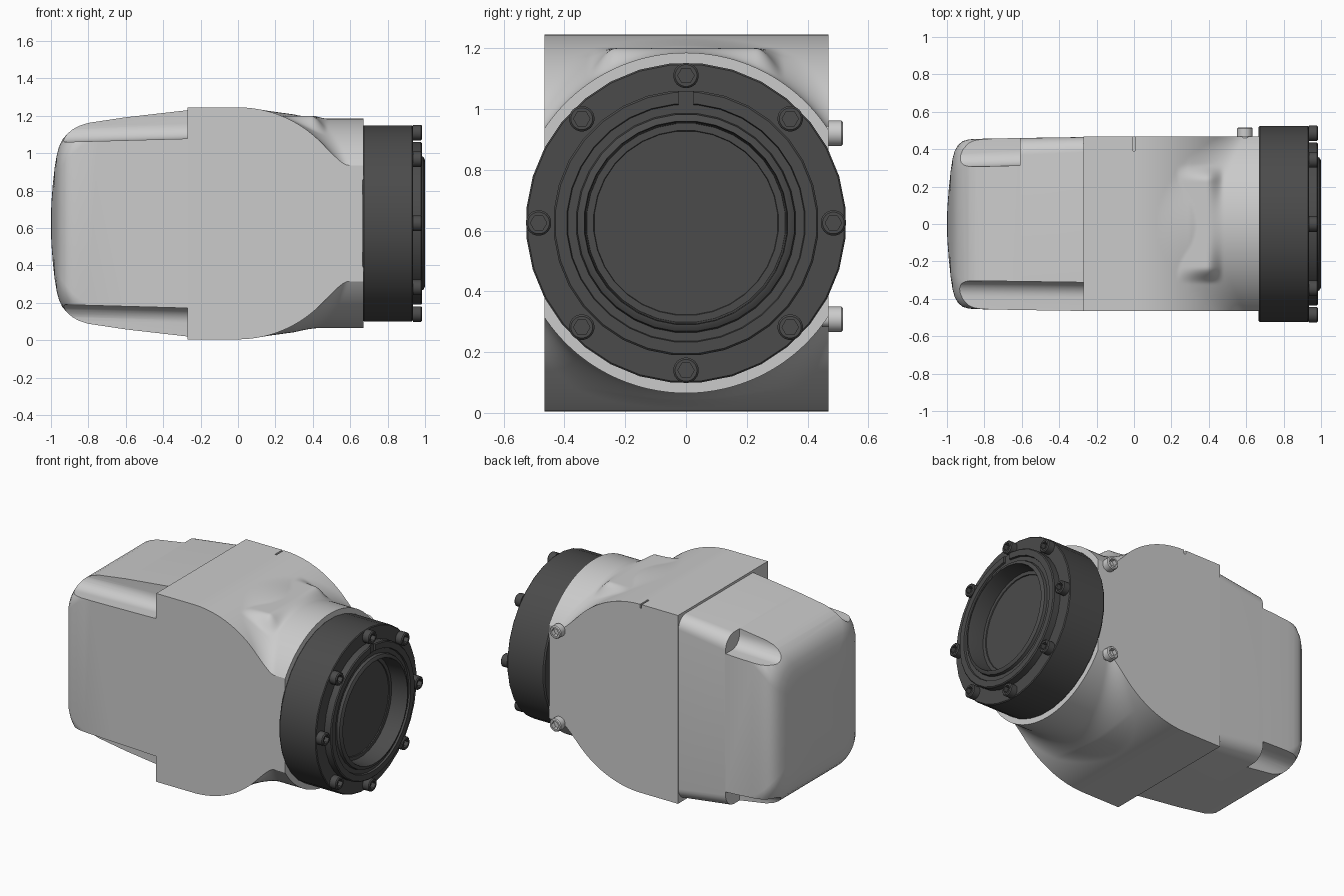
import bpy, bmesh, math
from mathutils import Matrix

if "Cube" in bpy.data.objects:
    bpy.data.objects.remove(bpy.data.objects["Cube"])

CZ = 0.625                      # height of the main axis
dark = bpy.data.materials.new("dark_grey")
dark.diffuse_color = (0.07, 0.07, 0.07, 1)
dark.use_nodes = True
dark.node_tree.nodes["Principled BSDF"].inputs["Base Color"].default_value = dark.diffuse_color


def finish(name, bm, mat=None):
    bmesh.ops.remove_doubles(bm, verts=bm.verts, dist=1e-5)
    bmesh.ops.recalc_face_normals(bm, faces=bm.faces)
    me = bpy.data.meshes.new(name)
    bm.to_mesh(me)
    bm.free()
    ob = bpy.data.objects.new(name, me)
    bpy.context.collection.objects.link(ob)
    if mat:
        me.materials.append(mat)
    return ob


def activate(ob):
    bpy.ops.object.select_all(action='DESELECT')
    ob.select_set(True)
    bpy.context.view_layer.objects.active = ob


def smooth(ob, deg=30):
    activate(ob)
    bpy.ops.object.shade_smooth_by_angle(angle=math.radians(deg))


def cut(ob, cutter):
    m = ob.modifiers.new("cut", 'BOOLEAN')
    m.operation, m.solver, m.object = 'DIFFERENCE', 'EXACT', cutter
    activate(ob)
    bpy.ops.object.modifier_apply(modifier=m.name)
    bpy.data.objects.remove(cutter)


def skin(bm, rings):
    """Bridge consecutive closed rings and cap both ends."""
    n = len(rings[0])
    for a, b in zip(rings, rings[1:]):
        for i in range(n):
            j = (i + 1) % n
            bm.faces.new((a[i], a[j], b[j], b[i]))
    bm.faces.new(rings[0])
    bm.faces.new(rings[-1])


def lathe(name, profile, segs, mat=None, phase=0.5):
    """Closed turned solid about the x axis; profile is (x, radius)."""
    bm = bmesh.new()
    rings = []
    for x, r in profile:
        angles = [2 * math.pi * (i + phase) / segs for i in range(segs)]
        rings.append([bm.verts.new((x, r * math.cos(a), r * math.sin(a))) for a in angles])
    skin(bm, rings)
    return finish(name, bm, mat)


def loft(name, stations, n=8):
    """Rounded rectangles along x; station is (x, cy, cz, half_y, half_z, radius)."""
    bm = bmesh.new()
    rings = []
    for x, cy, cz, hy, hz, r in stations:
        ring = []
        for q, (sy, sz) in enumerate([(1, 1), (-1, 1), (-1, -1), (1, -1)]):
            for i in range(n + 1):
                a = math.pi / 2 * (q + i / n)
                ring.append(bm.verts.new((x, cy + sy * (hy - r) + r * math.cos(a),
                                          cz + sz * (hz - r) + r * math.sin(a))))
        rings.append(ring)
    skin(bm, rings)
    return finish(name, bm)


# Housing: drum about y blended into a round neck about x, as a height field
def step(t):
    t = min(1, max(0, t))
    return t * t * (3 - 2 * t)


def height(x, y, boss):
    drum = 0.62 if x < 0 else math.sqrt(max(0, 0.62 ** 2 - x * x))
    neck = math.sqrt(0.56 ** 2 - y * y)
    k = 0.001 + 0.12 * min(1, max(0, x / 0.3))
    h = max(drum, neck) + max(0, k - abs(drum - neck)) ** 2 / (4 * k)
    if boss and h < 0.575:
        h += (0.575 - h) * step((0.48 - x) / 0.09) * step((0.32 - abs(y)) / 0.09)
    return h


NX, NY = 96, 90
bm = bmesh.new()
grids = []
for sign in (1, -1):
    grid = []
    for i in range(NX + 1):
        x = -0.27 + 0.94 * i / NX
        ys = [-0.466 + 0.935 * j / NY for j in range(NY + 1)]
        grid.append([bm.verts.new((x, y, CZ + sign * height(x, y, sign > 0))) for y in ys])
    for i in range(NX):
        for j in range(NY):
            bm.faces.new((grid[i][j], grid[i + 1][j], grid[i + 1][j + 1], grid[i][j + 1]))
    grids.append(grid)
border = ([(i, 0) for i in range(NX)] + [(NX, j) for j in range(NY)]
          + [(i, NY) for i in range(NX, 0, -1)] + [(0, j) for j in range(NY, 0, -1)])
for (a, b), (c, d) in zip(border, border[1:] + border[:1]):
    bm.faces.new((grids[0][a][b], grids[0][c][d], grids[1][c][d], grids[1][a][b]))
housing = finish("housing", bm)

# Small index slot on the top back edge
bm = bmesh.new()
bmesh.ops.create_cube(bm, size=1, matrix=Matrix.Translation((0, 0.45, 1.25))
                      @ Matrix.Diagonal((0.012, 0.12, 0.06, 1)))
cut(housing, finish("slot_cutter", bm))
smooth(housing)

# Rear cover: tapered rounded shell with four corner pockets
cover = loft("rear_cover", [(x, 0, CZ, hy, hz, r) for x, hy, hz, r in [
    (-0.26, 0.465, 0.606, 0.08), (-0.6, 0.46, 0.567, 0.09), (-0.8, 0.456, 0.537, 0.11),
    (-0.85, 0.455, 0.521, 0.12), (-0.885, 0.452, 0.502, 0.13), (-0.915, 0.443, 0.476, 0.14),
    (-0.94, 0.423, 0.446, 0.14), (-0.958, 0.392, 0.407, 0.13), (-0.97, 0.35, 0.36, 0.12),
    (-0.98, 0.285, 0.30, 0.10), (-0.99, 0.19, 0.21, 0.07), (-0.997, 0.10, 0.12, 0.04),
    (-1.0, 0.04, 0.05, 0.015)]])
for sy, x_end in ((-1, -0.2), (1, -0.61)):
    for sz in (-1, 1):
        cut(cover, loft("pocket_cutter", [
            (-1.1, sy * 0.60, CZ + sz * 0.73, 0.3, 0.3, 0.08),
            (x_end, sy * 0.613, CZ + sz * 0.755, 0.3, 0.3, 0.08)]))
smooth(cover)

# Dark output flange with stepped face and recessed bore
flange = lathe("output_flange", [
    (0.665, 0.001), (0.665, 0.52), (0.674, 0.527), (0.93, 0.527), (0.935, 0.522),
    (0.935, 0.437), (0.978, 0.437), (0.984, 0.431), (0.984, 0.393), (0.972, 0.39),
    (0.972, 0.362), (0.99, 0.358), (0.998, 0.345), (1.0, 0.336), (0.985, 0.333),
    (0.89, 0.328), (0.89, 0.305), (0.884, 0.303), (0.884, 0.001)], 32, dark)
flange.location.z = CZ
bm = bmesh.new()
bmesh.ops.create_cube(bm, size=1, matrix=Matrix.Translation((0.985, 0, CZ + 0.415))
                      @ Matrix.Diagonal((0.03, 0.05, 0.06, 1)))
cut(flange, finish("key_slot_cutter", bm))
smooth(flange)


# Socket head bolts sharing one mesh per colour
def bolt(name, mat=None):
    head = lathe(name, [(-0.02, 0.025), (0.002, 0.025), (0.002, 0.042), (0.044, 0.042),
                        (0.05, 0.036), (0.05, 0.001)], 20, mat)
    cut(head, lathe("hex_cutter", [(0.022, 0.027), (0.07, 0.027)], 6, phase=0))
    smooth(head)
    return head


first = bolt("flange_bolt", dark)
for i in range(8):
    ob = first if i == 0 else first.copy()
    if i:
        bpy.context.collection.objects.link(ob)
    a = i * math.pi / 4
    ob.location = (0.934, 0.485 * math.cos(a), CZ + 0.485 * math.sin(a))

side = bolt("side_bolt")
other = side.copy()
bpy.context.collection.objects.link(other)
for ob, z in ((side, 0.92), (other, 0.308)):
    ob.location = (0.593, 0.467, z)
    ob.rotation_euler.z = math.pi / 2
